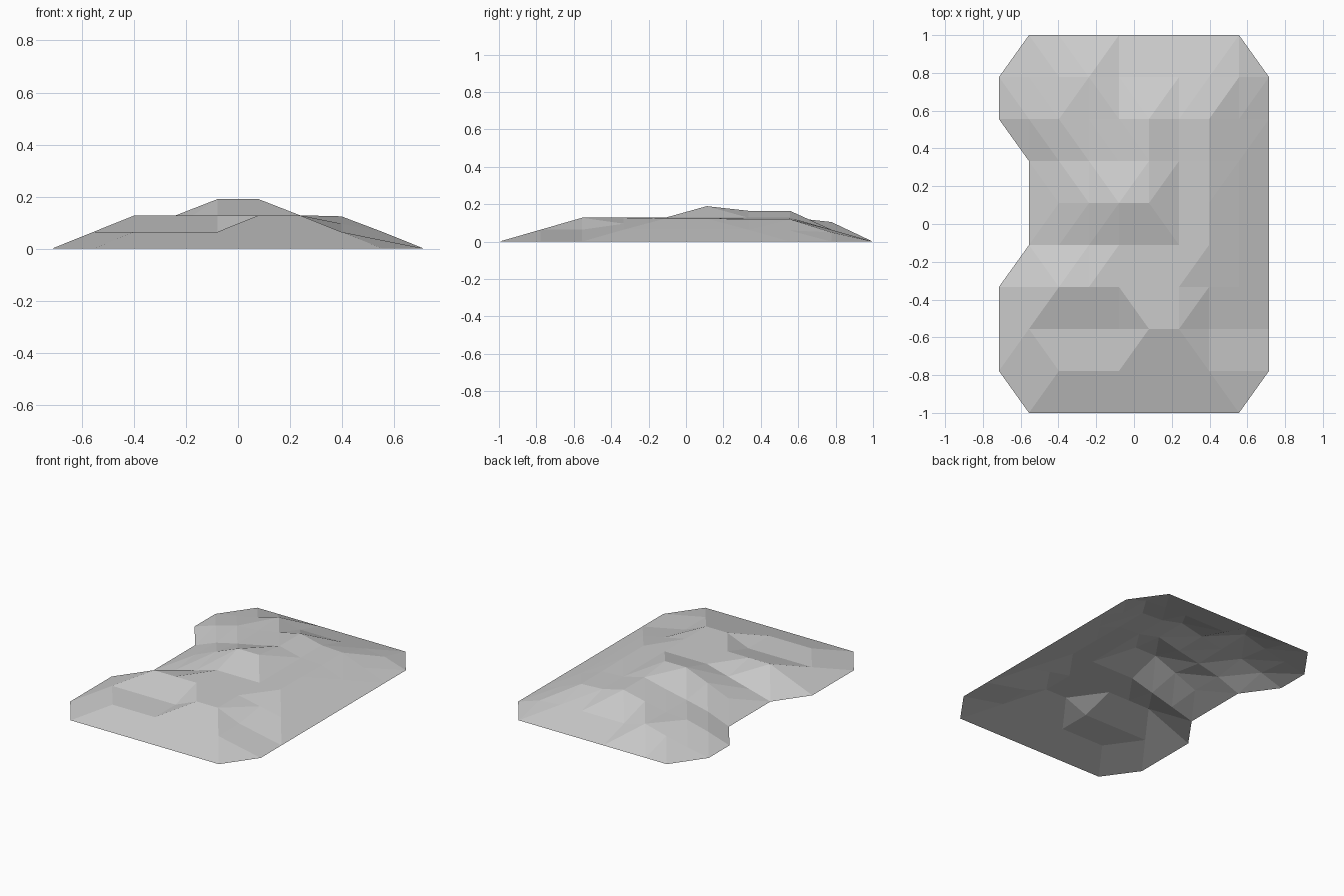
import bpy
import bmesh

cube = bpy.data.objects.get("Cube")
if cube:
    bpy.data.objects.remove(cube, do_unlink=True)

COUNT = 10                 # grid points along each side
WIDTH, DEPTH = 1.43, 2.0

# Inner heights in hundredths, one row per line from front to back
INNER_HEIGHTS = [
    [3.2, 6.4, 6.4, 6.4, 6.4, 6.4, 6.4, 3.2],
    [6.4, 6.4, 6.4, 6.4, 12.8, 12.8, 6.4, 3.2],
    [6.4, 12.8, 12.8, 12.8, 12.8, 12.8, 9.6, 6.4],
    [0, 4.3, 8.5, 12.8, 12.8, 12.8, 12.4, 6.4],
    [0, 6.4, 12.8, 19, 19, 12.8, 12.4, 6.4],
    [0, 6, 9.6, 12.8, 16.5, 12.8, 12, 6.4],
    [5, 9, 10, 13, 16.5, 12.8, 12, 6],
    [3, 6.4, 10.5, 6.4, 6.4, 6.4, 6.4, 5],
]
NOTCH_ROWS = (4, 5, 6)     # rows that stop one step short on the right side


def make_material(name, colour):
    material = bpy.data.materials.new(name)
    material.use_nodes = True
    material.diffuse_color = colour
    shader = material.node_tree.nodes["Principled BSDF"]
    shader.inputs["Base Color"].default_value = colour
    return material


def is_missing(col, row):
    """Trimmed corners and the notch in the outline."""
    last = COUNT - 1
    corner = col in (0, last) and row in (0, last)
    return corner or (col == 0 and row in NOTCH_ROWS)


def height(col, row):
    """The outer rim lies on the ground."""
    if col in (0, COUNT - 1) or row in (0, COUNT - 1):
        return 0.0
    return INNER_HEIGHTS[row - 1][col - 1] / 100


# Grid points of the hill
mesh_data = bmesh.new()
points = {}
for row in range(COUNT):
    for col in range(COUNT):
        if not is_missing(col, row):
            x = (col / (COUNT - 1) - 0.5) * WIDTH
            y = (row / (COUNT - 1) - 0.5) * DEPTH
            points[col, row] = mesh_data.verts.new((x, y, height(col, row)))

# Facets, each cell split along its higher diagonal
for row in range(COUNT - 1):
    for col in range(COUNT - 1):
        keys = [(col, row), (col + 1, row), (col + 1, row + 1), (col, row + 1)]
        corners = [points[key] for key in keys if key in points]
        if len(corners) == 3:
            mesh_data.faces.new(corners)
        elif len(corners) == 4:
            a, b, c, d = corners
            if a.co.z + c.co.z >= b.co.z + d.co.z:
                facets = ((a, b, c), (a, c, d))
            else:
                facets = ((a, b, d), (b, c, d))
            for facet in facets:
                mesh_data.faces.new(facet)

# Open, flat shaded terrain sheet
mesh = bpy.data.meshes.new("hill_terrain")
mesh_data.to_mesh(mesh)
mesh_data.free()
mesh.materials.append(make_material("stone grey", (0.6, 0.6, 0.6, 1.0)))
hill = bpy.data.objects.new("hill_terrain", mesh)
bpy.context.collection.objects.link(hill)
